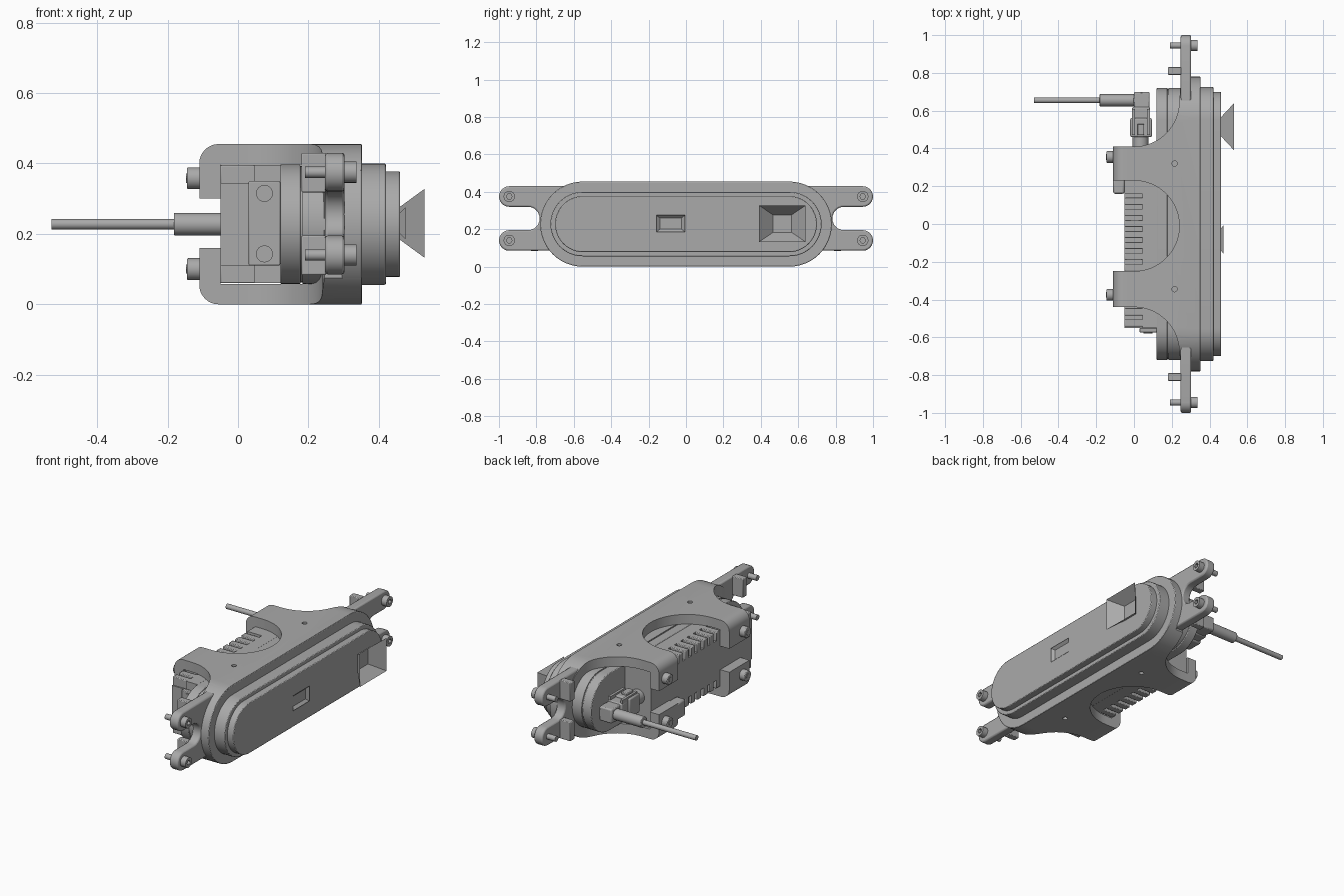
import bpy, bmesh, math
from mathutils import Vector

if "Cube" in bpy.data.objects:
    bpy.data.objects.remove(bpy.data.objects["Cube"])

grey = bpy.data.materials.new("housing_grey")
grey.use_nodes = True
grey.diffuse_color = (0.4, 0.4, 0.4, 1)
grey.node_tree.nodes["Principled BSDF"].inputs["Base Color"].default_value = (0.4, 0.4, 0.4, 1)

MID = 0.2275   # height of the long axis


def finish(name, bm, bevel=0):
    bmesh.ops.recalc_face_normals(bm, faces=bm.faces)
    me = bpy.data.meshes.new(name)
    bm.to_mesh(me)
    bm.free()
    me.materials.append(grey)
    ob = bpy.data.objects.new(name, me)
    bpy.context.collection.objects.link(ob)
    if bevel:
        m = ob.modifiers.new("bevel", "BEVEL")
        m.width, m.segments, m.limit_method = bevel, 2, "ANGLE"
    smooth(ob)
    return ob


def activate(ob):
    bpy.ops.object.select_all(action="DESELECT")
    ob.select_set(True)
    bpy.context.view_layer.objects.active = ob


def smooth(ob):
    activate(ob)
    bpy.ops.object.shade_smooth_by_angle(angle=math.radians(30))


def prism(name, pts, axis, a, b, bevel=0):
    """Extrude a 2D outline along an axis from a to b."""
    place = {"x": lambda u, v, w: (w, u, v),
             "y": lambda u, v, w: (u, w, v),
             "z": lambda u, v, w: (u, v, w)}[axis]
    bm = bmesh.new()
    low, high = ([bm.verts.new(place(u, v, w)) for u, v in pts] for w in (a, b))
    bm.faces.new(low)
    bm.faces.new(high)
    n = len(pts)
    for i in range(n):
        j = (i + 1) % n
        bm.faces.new((low[i], low[j], high[j], high[i]))
    return finish(name, bm, bevel)


def arc(cx, cy, r, start, end, n=16):
    angles = [math.radians(start + (end - start) * i / n) for i in range(n + 1)]
    return [(cx + r * math.cos(t), cy + r * math.sin(t)) for t in angles]


def rect(u0, u1, v0, v1):
    return [(u0, v0), (u1, v0), (u1, v1), (u0, v1)]


def stadium(half, r):
    return arc(half - r, MID, r, -90, 90, 24) + arc(r - half, MID, r, 90, 270, 24)


def box(name, x0, x1, y0, y1, z0, z1, bevel=0):
    return prism(name, rect(x0, x1, y0, y1), "z", z0, z1, bevel)


def rod(name, axis, u, v, r, a, b, n=24, bevel=0):
    return prism(name, arc(u, v, r, 0, 360, n)[:-1], axis, a, b, bevel)


def boolean(ob, cutter, op):
    m = ob.modifiers.new("cut", "BOOLEAN")
    m.operation, m.object, m.solver = op, cutter, "EXACT"
    activate(ob)
    bpy.ops.object.modifier_apply(modifier=m.name)
    bpy.data.objects.remove(cutter)


# Bracket: plan outline trimmed by the rounded end and side outlines
plan = ([(0.35, 0.72), (0.245, 0.72)] + arc(0, 0.65, 0.24, 0, -90)
        + [(-0.11, 0.41), (-0.11, 0.23)] + arc(0, -0.01, 0.24, 90, -90, 32)
        + [(-0.11, -0.25), (-0.11, -0.44)] + arc(0, -0.68, 0.24, 90, 0)
        + [(0.245, -0.72), (0.35, -0.72)])
bracket = prism("bracket", plan, "z", -0.01, 0.47)
boolean(bracket, prism("trim", stadium(0.78, MID), "x", -0.2, 0.35), "INTERSECT")
side = ([(0.4, 0), (0.4, 0.455)] + arc(-0.055, 0.4, 0.055, 90, 180, 8)
        + arc(-0.055, 0.055, 0.055, 180, 270, 8))
boolean(bracket, prism("trim", side, "y", -1, 1), "INTERSECT")
boolean(bracket, prism("trim", stadium(0.72, 0.17), "x", -0.05, 0.5), "DIFFERENCE")
boolean(bracket, box("trim", -0.2, -0.02, -1, 1, 0.16, 0.3), "DIFFERENCE")
for y in (0.32, -0.345):
    for z in (0.0, 0.455):
        boolean(bracket, rod("trim", "z", 0.215, y, 0.014, z - 0.03, z + 0.03), "DIFFERENCE")
smooth(bracket)
box("lower_arm_tab", -0.11, -0.05, 0.16, 0.24, 0.06, 0.16, 0.01)

# Stacked oval body
prism("rear_cover", stadium(0.72, 0.17), "x", 0.12, 0.178, 0.004)
prism("seam", stadium(0.715, 0.165), "x", 0.17, 0.19)
prism("middle_body", stadium(0.72, 0.17), "x", 0.183, 0.36)
bezel = prism("bezel", stadium(0.78, MID), "x", 0.295, 0.352, 0.004)
prism("front_panel", stadium(0.725, 0.172), "x", 0.34, 0.42, 0.004)
prism("front_window", stadium(0.70, 0.15), "x", 0.41, 0.46, 0.004)

# Rear electronics box with cooling fins along both long edges
box("rear_box", -0.05, 0.14, -0.55, 0.40, 0.11, 0.345)
for label, z0, z1 in (("upper", 0.34, 0.395), ("lower", 0.06, 0.115)):
    box(label + "_box_edge", 0.045, 0.14, -0.55, 0.40, z0, z1)
    box(label + "_solid_end", -0.05, 0.05, 0.16, 0.40, z0, z1)
    for i in range(12):
        y = 0.12 - i * 0.0585
        box(label + "_fin", -0.05, 0.05, y - 0.019, y + 0.019, z0, z1, 0.004)

# End plate and its screws
box("end_plate", 0.03, 0.12, -0.575, -0.55, 0.11, 0.35, 0.004)
for z in (0.143, 0.315):
    rod("end_plate_screw", "y", 0.075, z, 0.024, -0.581, -0.57)

# Arm bolts
for y in (0.355, -0.375):
    for z in (0.1, 0.358):
        rod("arm_bolt", "x", y, z, 0.031, -0.145, -0.1, 24, 0.004)
        rod("arm_bolt_socket", "x", y, z, 0.015, -0.147, -0.14, 6)

# Mounting ears: forked plate at each end, with lugs and screws
EARS = (0.14, 0.375)
fork = ([(0.6, 0.085)] + arc(0.945, 0.14, 0.055, -90, 90, 12)
        + arc(0.845, 0.2575, 0.0625, 270, 90, 12)
        + arc(0.945, 0.375, 0.055, -90, 90, 12) + [(0.6, 0.43)])
for s, label in ((1, "rear"), (-1, "front")):
    prism(label + "_ears", [(s * y, z) for y, z in fork], "x", 0.247, 0.303, 0.008)
    for z in EARS:
        lug = sorted((s * 0.79, s * 0.83))
        box(label + "_ear_lug", 0.18, 0.25, lug[0], lug[1], z - 0.057, z + 0.055, 0.004)
        rod(label + "_screw_shaft", "x", s * 0.945, z, 0.016, 0.19, 0.25)
        # socket head as a ring with a recessed floor
        head = rod(label + "_screw_head", "x", s * 0.945, z, 0.03, 0.295, 0.337)
        boolean(head, rod("trim", "x", s * 0.945, z, 0.015, 0.315, 0.35, 6), "DIFFERENCE")
        smooth(head)

# Connector and cable
rod("connector_neck", "y", 0.035, MID, 0.042, 0.39, 0.48)
box("connector_block", -0.02, 0.095, 0.46, 0.56, 0.17, 0.285, 0.008)
box("connector_collar", -0.01, 0.085, 0.55, 0.62, 0.18, 0.275, 0.008)
box("connector_latch", 0.018, 0.054, 0.47, 0.53, 0.28, 0.3, 0.004)
for x in (-0.01, 0.07):
    box("connector_rail", x, x + 0.015, 0.47, 0.61, 0.27, 0.295)
rod("connector_elbow", "z", 0.04, 0.655, 0.043, 0.185, 0.27, 24, 0.005)
box("elbow_body", 0, 0.083, 0.61, 0.70, 0.185, 0.27, 0.008)
rod("cable_sleeve", "x", 0.655, MID, 0.032, -0.182, 0.02, 24, 0.003)
rod("cable", "x", 0.655, MID, 0.015, -0.53, -0.17, 20)


def flare(name, y, z, inner, outer, x0, x1):
    """Open four-sided funnel widening forwards."""
    bm = bmesh.new()
    rings = []
    for x, (w, h) in ((x0, inner), (x1, outer)):
        rings.append([bm.verts.new(Vector((x, y + a, z + b)))
                      for a, b in rect(-w, w, -h, h)])
    for i in range(4):
        j = (i + 1) % 4
        bm.faces.new((rings[0][i], rings[0][j], rings[1][j], rings[1][i]))
    finish(name, bm)


# Sensor view funnels on the front window
flare("large_view_funnel", 0.515, 0.23, (0.05, 0.047), (0.125, 0.098), 0.46, 0.53)
flare("small_view_funnel", -0.082, 0.23, (0.058, 0.03), (0.077, 0.045), 0.46, 0.475)
